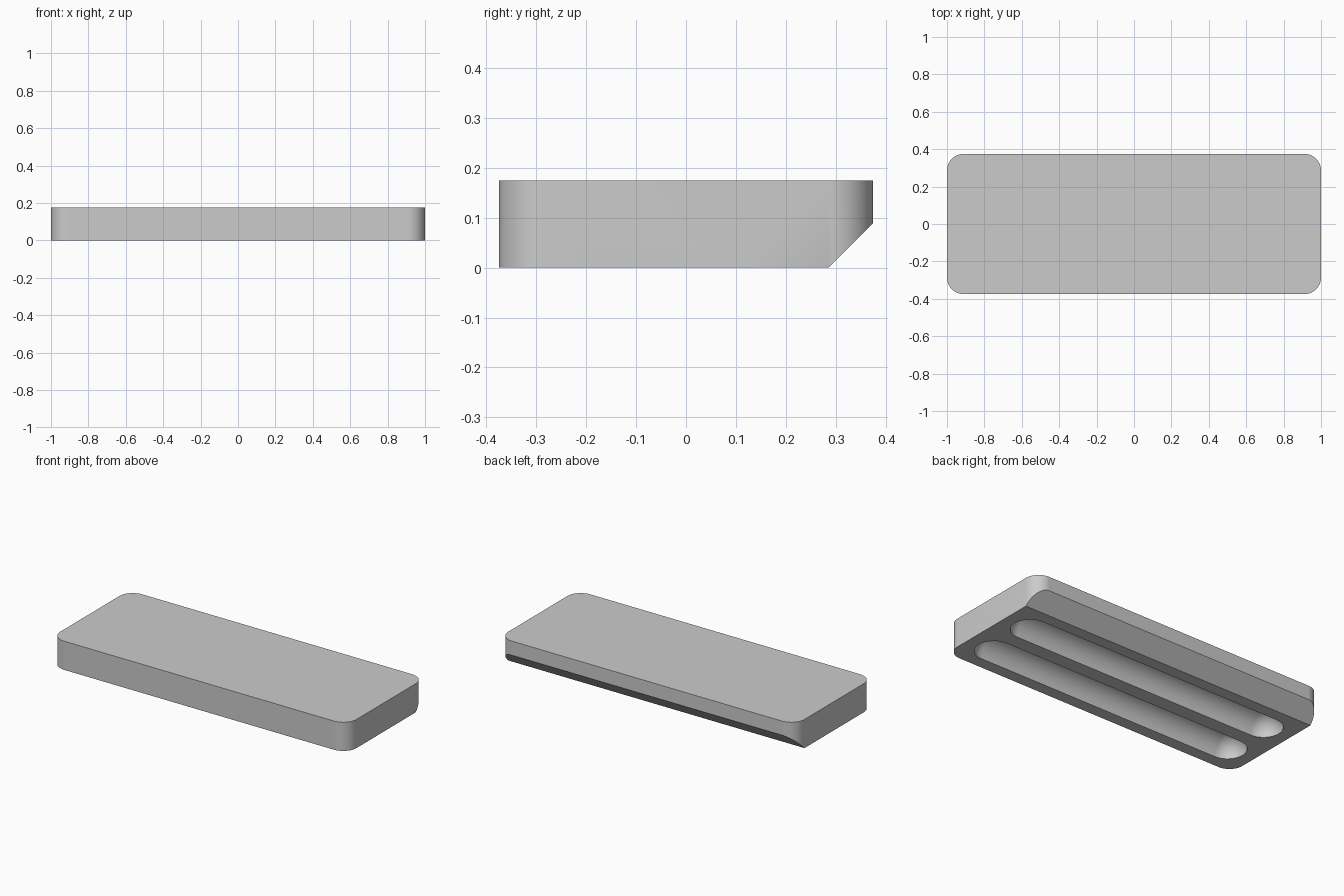
import bpy
import bmesh
from math import radians, pi, sin, cos, sqrt

cube = bpy.data.objects.get("Cube")
if cube:
    bpy.data.objects.remove(cube, do_unlink=True)

HALF_LENGTH, HALF_WIDTH, HEIGHT = 1.0, 0.375, 0.175
CORNER, CHAMFER = 0.09, 0.089
GROOVE_RADIUS, GROOVE_HALF = 0.107, 0.82
GROOVE_Y = (-0.195, 0.107)
STEPS = 16

grey = bpy.data.materials.new("plain grey")
grey.use_nodes = True
COLOUR = (0.6, 0.6, 0.6, 1)
grey.diffuse_color = COLOUR
grey.node_tree.nodes["Principled BSDF"].inputs["Base Color"].default_value = COLOUR


def rounded_end(x, start, radius):
    """Half-width left of a round end that begins at start."""
    past = max(abs(x) - start, 0)
    return sqrt(max(radius ** 2 - past ** 2, 0))


def section(x):
    """Outline of the slab, grooves included, cut across at x."""
    half = HALF_WIDTH - CORNER + rounded_end(x, HALF_LENGTH - CORNER, CORNER)
    groove = rounded_end(x, GROOVE_HALF, GROOVE_RADIUS)
    slope_start = HALF_WIDTH - CHAMFER
    points = [(-half, 0)]
    # Round grooves in the underside
    for y in GROOVE_Y:
        for i in range(STEPS * 2 + 1):
            a = pi * i / (STEPS * 2)
            points.append((y - groove * cos(a), groove * sin(a)))
    # Sloped lower back edge, then the back, top and front
    points += [(min(half, slope_start), 0), (half, max(half - slope_start, 0)),
               (half, HEIGHT), (-half, HEIGHT)]
    return points


# Sections are closest together around the round ends
ends = set()
for start, radius in ((HALF_LENGTH - CORNER, CORNER), (GROOVE_HALF, GROOVE_RADIUS)):
    for i in range(STEPS + 1):
        ends.add(round(start + radius * sin(pi / 2 * i / STEPS), 6))
stations = sorted(ends | {-x for x in ends})

# Slab skinned over the sections
bm = bmesh.new()
rings = [[bm.verts.new((x, y, z)) for y, z in section(x)] for x in stations]
for a, b in zip(rings, rings[1:]):
    for i in range(len(a)):
        bm.faces.new((a[i - 1], a[i], b[i], b[i - 1]))
bmesh.ops.remove_doubles(bm, verts=bm.verts, dist=0.00002)

# Flat end walls
bmesh.ops.holes_fill(bm, edges=[e for e in bm.edges if e.is_boundary])
bmesh.ops.recalc_face_normals(bm, faces=bm.faces)

mesh = bpy.data.meshes.new("grooved_slab")
bm.to_mesh(mesh)
bm.free()
mesh.materials.append(grey)
slab = bpy.data.objects.new("grooved_slab", mesh)
bpy.context.collection.objects.link(slab)

# Smooth curves, crisp edges
bpy.ops.object.select_all(action='DESELECT')
bpy.context.view_layer.objects.active = slab
slab.select_set(True)
bpy.ops.object.shade_smooth_by_angle(angle=radians(30))
